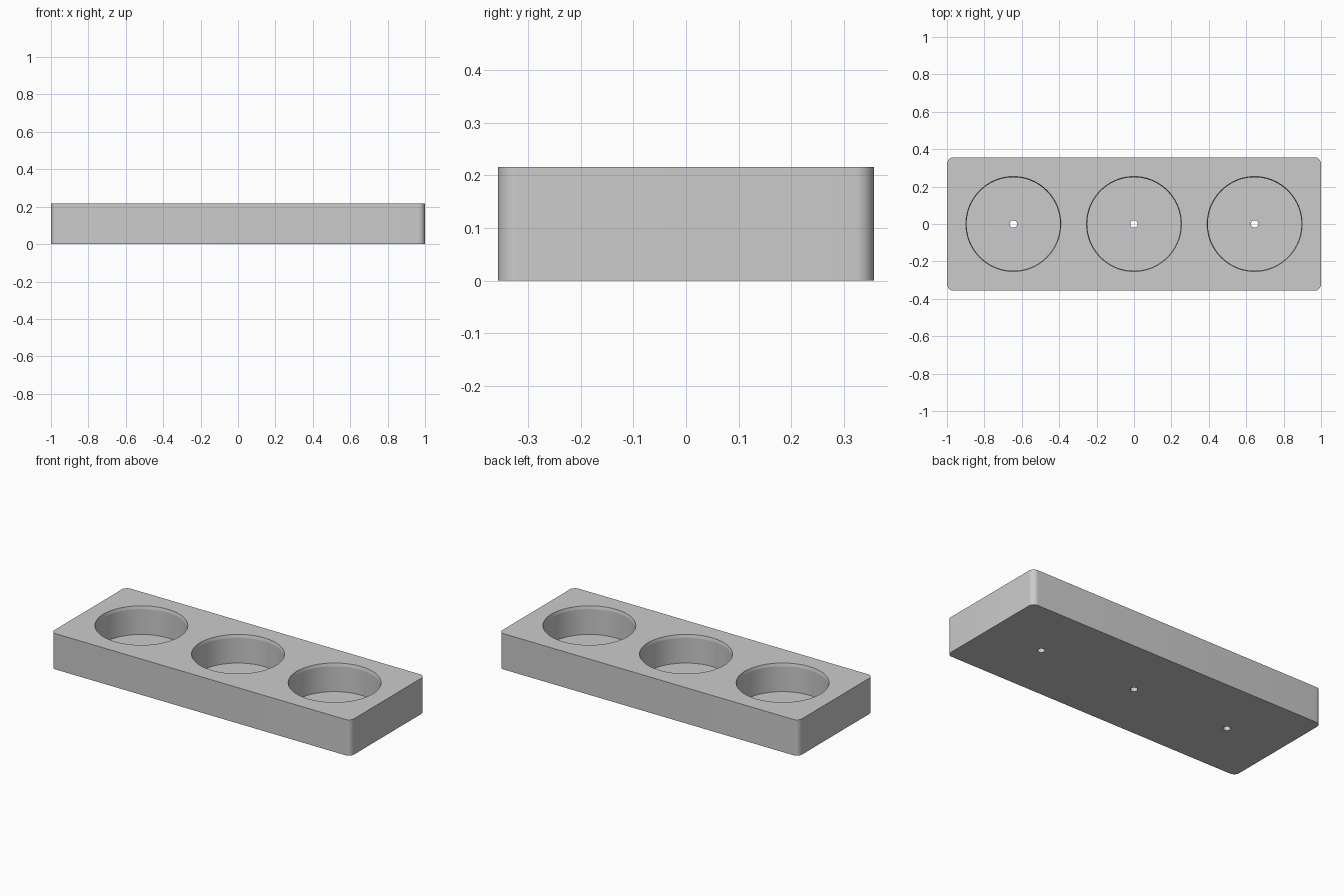
import bpy, bmesh, math
from mathutils import Vector

cube = bpy.data.objects.get("Cube")
if cube:
    bpy.data.objects.remove(cube, do_unlink=True)

LENGTH, DEPTH, HEIGHT, CORNER = 2.0, 0.713, 0.216, 0.035
FLOOR, SPACING = 0.045, 0.645

grey = bpy.data.materials.new("light grey")
grey.use_nodes = True
grey.diffuse_color = (0.6, 0.6, 0.6, 1)
grey.node_tree.nodes["Principled BSDF"].inputs["Base Color"].default_value = (0.6, 0.6, 0.6, 1)


def make_object(name, bm):
    bmesh.ops.recalc_face_normals(bm, faces=bm.faces)
    mesh = bpy.data.meshes.new(name)
    bm.to_mesh(mesh)
    bm.free()
    mesh.materials.append(grey)
    obj = bpy.data.objects.new(name, mesh)
    bpy.context.collection.objects.link(obj)
    return obj


def lathe(name, profile, x, steps=96):
    """Closed solid turned about a vertical axis at x from (radius, z) points."""
    bm = bmesh.new()
    rings = []
    for r, z in profile:
        angles = [2 * math.pi * i / steps for i in range(steps)]
        rings.append([bm.verts.new((x + r * math.cos(a), r * math.sin(a), z)) for a in angles])
    for low, high in zip(rings, rings[1:]):
        for i in range(steps):
            j = (i + 1) % steps
            bm.faces.new((low[i], low[j], high[j], high[i]))
    bm.faces.new(rings[0][::-1])
    bm.faces.new(rings[-1])
    return make_object(name, bm)


# Block with rounded vertical corners
bm = bmesh.new()
bmesh.ops.create_cube(bm, size=1)
bmesh.ops.scale(bm, vec=(LENGTH, DEPTH, HEIGHT), verts=bm.verts)
bmesh.ops.translate(bm, vec=Vector((0, 0, HEIGHT / 2)), verts=bm.verts)
upright = [e for e in bm.edges if abs(e.verts[0].co.z - e.verts[1].co.z) > 0.1]
bmesh.ops.bevel(bm, geom=upright, offset=CORNER, segments=10, profile=0.5, affect='EDGES')
block = make_object("holder_block", bm)

# Three round pockets with a chamfered rim and a small drain hole
profile = [(0.02, -0.1), (0.02, FLOOR), (0.25, FLOOR), (0.25, HEIGHT - 0.018),
           (0.254, HEIGHT), (0.254, HEIGHT + 0.1)]
cutters = []
for i in (-1, 0, 1):
    cutter = lathe("pocket_cutter", profile, i * SPACING)
    cutter.hide_render = True
    cutters.append(cutter)
    mod = block.modifiers.new("pocket", 'BOOLEAN')
    mod.operation = 'DIFFERENCE'
    mod.solver = 'EXACT'
    mod.object = cutter

bpy.ops.object.select_all(action='DESELECT')
block.select_set(True)
bpy.context.view_layer.objects.active = block
for mod in list(block.modifiers):
    bpy.ops.object.modifier_apply(modifier=mod.name)
for cutter in cutters:
    bpy.data.objects.remove(cutter, do_unlink=True)

bpy.ops.object.shade_smooth_by_angle(angle=math.radians(10))
